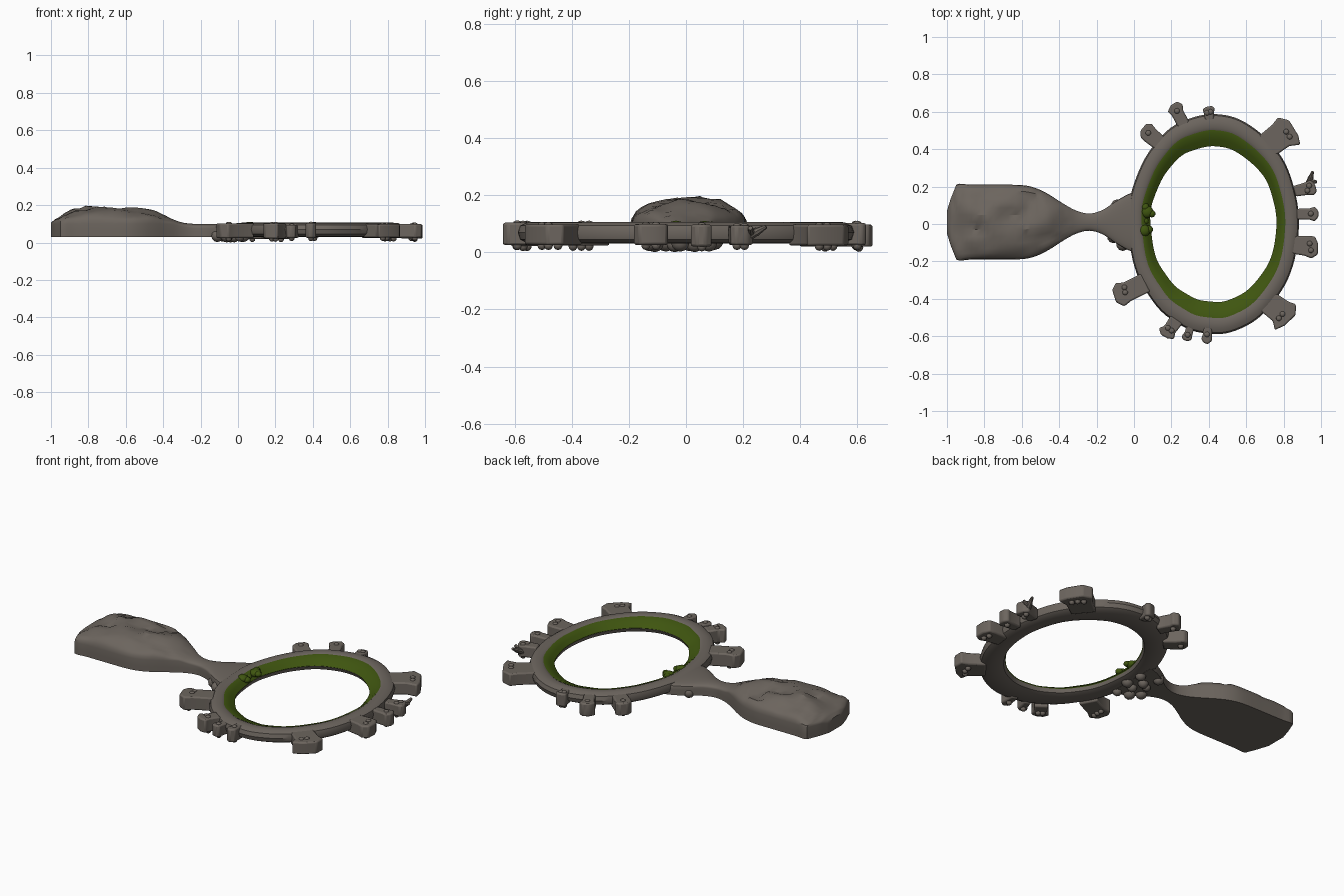
import bpy, bmesh, math, random
from mathutils import Vector, Matrix, noise

if "Cube" in bpy.data.objects:
    bpy.data.objects.remove(bpy.data.objects["Cube"])

random.seed(4)
CX = 0.425                      # ring centre


def material(name, col):
    m = bpy.data.materials.new(name)
    m.diffuse_color = (*col, 1)
    m.use_nodes = True
    m.node_tree.nodes["Principled BSDF"].inputs["Base Color"].default_value = m.diffuse_color
    return m


STONE = material("grey_stone", (0.15, 0.13, 0.112))
MOSS = material("moss_green", (0.05, 0.092, 0.005))


def finish(bm, name, mat, angle=35, bevel=0):
    bmesh.ops.recalc_face_normals(bm, faces=bm.faces)
    me = bpy.data.meshes.new(name)
    bm.to_mesh(me)
    bm.free()
    ob = bpy.data.objects.new(name, me)
    bpy.context.collection.objects.link(ob)
    me.materials.append(mat)
    if bevel:
        b = ob.modifiers.new("bevel", 'BEVEL')
        b.width, b.segments = bevel, 2
    bpy.ops.object.select_all(action='DESELECT')
    ob.select_set(True)
    bpy.context.view_layer.objects.active = ob
    bpy.ops.object.shade_smooth_by_angle(angle=math.radians(angle))
    return ob


def bridge(bm, loops, closed):
    n = len(loops)
    for i in range(n if closed else n - 1):
        a, b = loops[i], loops[(i + 1) % n]
        for j in range(len(a)):
            k = (j + 1) % len(a)
            bm.faces.new((a[j], a[k], b[k], b[j]))


def ring(name, profile, mat, rough=0.0, seg=96):
    """Sweep an (rx, ry, z) profile round the oval."""
    bm = bmesh.new()
    loops = []
    for i in range(seg):
        t = 2 * math.pi * i / seg
        c, s = math.cos(t), math.sin(t)
        w = 1 + rough * noise.noise(Vector((c * 3, s * 3, 1)))
        loops.append([bm.verts.new((CX + rx * c * w, ry * s * w, z)) for rx, ry, z in profile])
    bridge(bm, loops, True)
    finish(bm, name, mat)


# Oval stone frame and the sloping mossy inner lip
ring("oval_frame", [(0.345, 0.43, 0.04), (0.37, 0.46, 0.03), (0.43, 0.555, 0.032),
                    (0.45, 0.58, 0.045), (0.457, 0.588, 0.07), (0.45, 0.58, 0.093),
                    (0.43, 0.555, 0.105), (0.395, 0.515, 0.106), (0.38, 0.498, 0.098),
                    (0.36, 0.46, 0.074), (0.34, 0.42, 0.06)], STONE, 0.012)
ring("moss_lip", [(0.384, 0.502, 0.101), (0.375, 0.487, 0.1), (0.357, 0.452, 0.085),
                  (0.337, 0.416, 0.065), (0.345, 0.43, 0.055), (0.375, 0.48, 0.08)], MOSS, 0.02)

# Handle: lofted stations (x, half width, top height), domed rocky top
ST = [(-1, .06, .105), (-.98, .125, .125), (-.95, .2, .14), (-.87, .2, .178), (-.75, .2, .183),
      (-.6, .198, .178), (-.52, .18, .175), (-.45, .145, .163), (-.38, .1, .138),
      (-.31, .062, .11), (-.24, .046, .1), (-.17, .064, .1), (-.1, .11, .1),
      (-.03, .15, .1), (.03, .17, .1)]


def catmull(i, u):
    p = [Vector(ST[min(max(i + k, 0), len(ST) - 1)]) for k in (-1, 0, 1, 2)]
    return 0.5 * (2 * p[1] + (p[2] - p[0]) * u + (2 * p[0] - 5 * p[1] + 4 * p[2] - p[3]) * u * u
                  + (3 * p[1] - p[0] - 3 * p[2] + p[3]) * u ** 3)


bm = bmesh.new()
loops = []
for i in range(len(ST) - 1):
    for u in (0, .25, .5, .75) if i < len(ST) - 2 else (0, .5, 1):
        x, w, h = catmull(i, u) if i > 1 else Vector(ST[i]).lerp(Vector(ST[i + 1]), u)
        side = min(0.1, h - 0.022)
        loop = [bm.verts.new((x, 0.01 - w, 0.03)), bm.verts.new((x, 0.01 - w, 0.06))]
        for k in range(17):
            t = math.pi * (1 - k / 16)
            y = w * math.cos(t)
            lift = max(math.sin(t), 0)
            z = side + (h - side) * lift ** 0.8
            amp = max(0, h - 0.11) * 0.35 * lift
            z += amp * noise.noise(Vector((x * 7, y * 13, 0.3)))
            z += 0.5 * amp * noise.cell(Vector((x * 11 + y * 5, y * 14, 2.1)))
            loop.append(bm.verts.new((x, 0.01 + y, min(z, 0.197))))
        loop += [bm.verts.new((x, 0.01 + w, 0.06)), bm.verts.new((x, 0.01 + w, 0.03))]
        loops.append(loop)
bridge(bm, loops, False)
bm.faces.new(loops[0])
bm.faces.new(loops[-1])
finish(bm, "handle", STONE, 30)


def pebbles(name, spots, mat):
    bm = bmesh.new()
    for x, y, z, r, flat in spots:
        m = Matrix.Translation((x, y, z)) @ Matrix.Diagonal((1, 1, flat, 1))
        bmesh.ops.create_icosphere(bm, subdivisions=2, radius=r, matrix=m)
    finish(bm, name, mat, 40)


# Rough lugs round the rim: (x, y, width, depth, number of rivets)
LUGS = [(.09, .475, .10, .06, 1), (.235, .595, .085, .058, 1), (.40, .595, .065, .036, 2),
        (.79, .475, .18, .08, 3), (.925, .19, .085, .05, 2), (.94, .055, .075, .052, 1),
        (.925, -.12, .125, .065, 2), (.78, -.47, .165, .075, 3), (.39, -.595, .06, .048, 1),
        (.29, -.585, .055, .042, 1), (.19, -.565, .09, .05, 2), (-.035, -.36, .14, .08, 3)]
rivets = []
for n, (x, y, w, d, count) in enumerate(LUGS):
    out = Vector(((x - CX) / .457 ** 2, y / .588 ** 2, 0)).normalized()
    tan = Vector((-out.y, out.x, 0))
    c = Vector((x, y, 0))
    bm = bmesh.new()
    shape = [(-1.3, -.38), (0, -.4), (.55, -.52), (.95, -.28), (.98, .2), (.6, .5), (0, .42), (-1.3, .38)]
    low, top = [], []
    zb, zt = random.uniform(.018, .026), random.uniform(.094, .104)
    for a, b in shape:
        p = c + out * d * (a + random.uniform(-.1, .05)) + tan * w * (b + random.uniform(-.05, .05))
        low.append(bm.verts.new((p.x, p.y, zb)))
        top.append(bm.verts.new((p.x, p.y, zt)))
    bridge(bm, [low, top], False)
    bm.faces.new(low)
    bm.faces.new(top)
    finish(bm, "rim_lug_%d" % n, STONE, 35, 0.008)
    for k in range(count):
        p = c + tan * w * .55 * ((k + .5) / count - .5) + out * d * random.uniform(-.1, .4)
        rivets.append((p.x, p.y, zb - .002, .016, 1))
        if k < 2:
            rivets.append((p.x, p.y, zt - .001, .015, .6))
pebbles("lug_rivets", rivets, STONE)

# Small slanted prong on the right rim
bm = bmesh.new()
for a, b, r1, r2 in [((.93, .2, .045), (.945, .25, .075), .02, .014),
                     ((.945, .245, .07), (.955, .28, .09), .015, .007),
                     ((.94, .23, .065), (.975, .225, .085), .014, .008)]:
    a, b = Vector(a), Vector(b)
    rot = (b - a).to_track_quat('Z', 'Y').to_matrix().to_4x4()
    bmesh.ops.create_cone(bm, cap_ends=True, segments=8, radius1=r1, radius2=r2,
                          depth=(b - a).length, matrix=Matrix.Translation((a + b) / 2) @ rot)
finish(bm, "rim_prong", STONE)

# Stone knobs clustered under the neck, and moss clumps at the inner edge
pebbles("neck_knobs", [(-.11, -.07, .035, .033, 1), (-.06, -.11, .034, .034, 1), (-.09, .1, .04, .032, 1),
                       (-.04, .03, .03, .03, 1), (-.02, -.04, .028, .028, 1), (.02, .08, .032, .03, 1),
                       (.03, -.02, .035, .033, 1), (-.08, .01, .028, .024, 1), (.01, -.13, .03, .026, 1)], STONE)
pebbles("moss_clumps", [(.07, .065, .088, .034, .65), (.055, -.035, .09, .032, .65), (.06, .09, .09, .022, .8),
                        (.095, .055, .09, .02, .8), (.08, -.03, .085, .022, .8), (.06, .015, .08, .018, .8)], MOSS)
